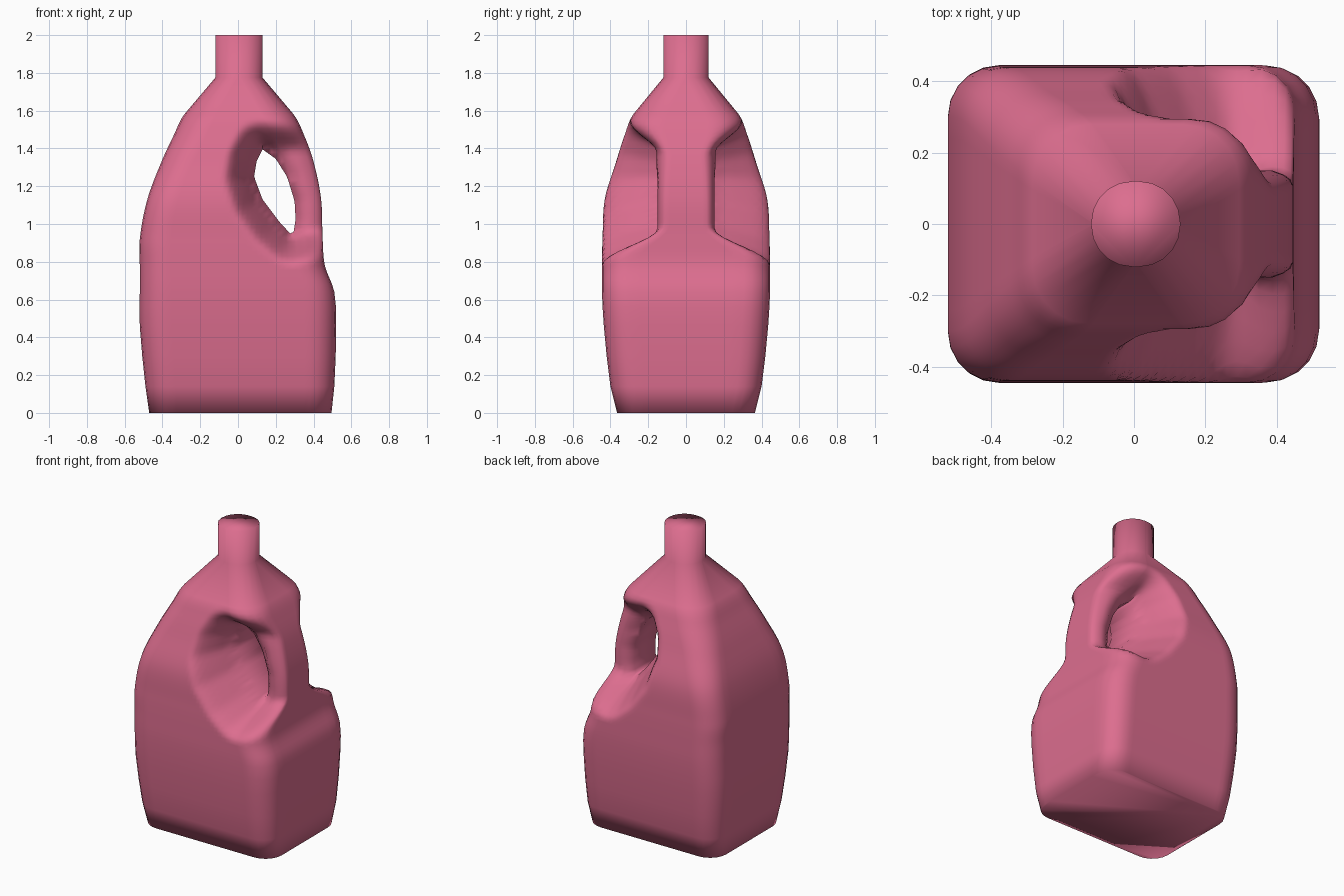
import bpy, bmesh, math
from mathutils import Vector
from mathutils.geometry import intersect_point_line

cube = bpy.data.objects.get("Cube")
if cube:
    bpy.data.objects.remove(cube, do_unlink=True)

# Body sections: height, left x, right x, half depth, corner radius
SECTIONS = [
    (0, -.47, .495, .365, .12), (.14, -.49, .51, .40, .13), (.46, -.52, .52, .435, .14),
    (.64, -.52, .51, .445, .14), (.78, -.52, .46, .445, .14), (.92, -.52, .448, .442, .14),
    (1.13, -.48, .44, .43, .14), (1.33, -.405, .40, .37, .15), (1.47, -.34, .35, .325, .16),
    (1.58, -.285, .295, .28, .16), (1.775, -.12, .13, .12, .115), (2, -.12, .13, .12, .115)]
# Grip hole outline, and the wider pinched zone that also holds the handle (x, z)
HOLE = [Vector(p) for p in [(.13, 1.395), (.20, 1.345), (.26, 1.25), (.30, 1.12), (.305, 1.02), (.29, .935),
                            (.22, 1.01), (.13, 1.13), (.085, 1.25), (.098, 1.33)]]
ZONE = [Vector(p) for p in [(.13, 1.39), (.32, 1.38), (.55, 1.30), (.55, 1.02), (.29, .95),
                            (.22, 1.01), (.13, 1.13), (.09, 1.25), (.1, 1.33)]]


def section(z):
    """Smoothly interpolated section at height z."""
    i = max(k for k in range(len(SECTIONS) - 1) if SECTIONS[k][0] <= z)
    a, b = SECTIONS[i], SECTIONS[i + 1]
    before, after = SECTIONS[max(i - 1, 0)], SECTIONS[min(i + 2, len(SECTIONS) - 1)]
    h = b[0] - a[0]
    t = (z - a[0]) / h
    out = []
    for k in range(1, 5):
        ma = (b[k] - before[k]) / (b[0] - before[0]) * h
        mb = (after[k] - a[k]) / (after[0] - a[0]) * h
        out.append((2*t**3 - 3*t*t + 1) * a[k] + (t**3 - 2*t*t + t) * ma
                   + (3*t*t - 2*t**3) * b[k] + (t**3 - t*t) * mb)
    return out


def ring(z):
    """Rounded rectangle, counter-clockwise from the front left corner."""
    xl, xr, d, r = section(z)
    corners = [(xr - r, -d + r, -90), (xr - r, d - r, 0), (xl + r, d - r, 90), (xl + r, -d + r, 180)]
    pts = []
    for i, (cx, cy, start) in enumerate(corners):
        arc = []
        for k in range(6):
            a = math.radians(start + 18 * k)
            arc.append(Vector((cx + r * math.cos(a), cy + r * math.sin(a), z)))
        pts += arc
        nx, ny, ns = corners[(i + 1) % 4]
        a = math.radians(ns)
        end = Vector((nx + r * math.cos(a), ny + r * math.sin(a), z))
        n = 10 if i % 2 == 0 else 26
        pts += [arc[-1].lerp(end, k / n) for k in range(1, n)]
    return pts


def inside(p, poly):
    hit = False
    for a, b in zip(poly, poly[1:] + poly[:1]):
        if (a.y > p.y) != (b.y > p.y) and p.x < a.x + (p.y - a.y) / (b.y - a.y) * (b.x - a.x):
            hit = not hit
    return hit


def nearest(p, poly):
    best = []
    for a, b in zip(poly, poly[1:] + poly[:1]):
        t = min(1, max(0, intersect_point_line(p, a, b)[1]))
        best.append(a.lerp(b, t))
    return min(best, key=lambda q: (q - p).length)


def distance(p, poly):
    return 0 if inside(p, poly) else (nearest(p, poly) - p).length


def ease(t):
    t = min(1, max(0, t))
    return t * t * (3 - 2 * t)


# Loft the bottle, closed at both ends
bm = bmesh.new()
heights = [0, .14, .3, .46, .56, .64] + [.68 + .025 * k for k in range(36)] + [1.58, 1.775, 2]
rows = [[bm.verts.new(p) for p in ring(z)] for z in heights]
n = len(rows[0])
for low, high in zip(rows, rows[1:]):
    for i in range(n):
        j = (i + 1) % n
        bm.faces.new((low[i], low[j], high[j], high[i]))
bm.faces.new(rows[0][::-1])
bm.faces.new(rows[-1])

# Open the grip hole front and back, then join the rims
gone = []
for f in bm.faces:
    c = f.calc_center_median()
    if inside(Vector((c.x, c.z)), HOLE):
        gone.append(f)
bmesh.ops.delete(bm, geom=gone, context='FACES')
rim = [e for e in bm.edges if e.is_boundary]
key = lambda v: (round(v.co.x, 4), round(v.co.z, 4))
rear = {key(v): v for e in rim for v in e.verts if v.co.y > 0}
pairs = [(e.verts[0], e.verts[1]) for e in rim if e.verts[0].co.y < 0]
for a, b in pairs:
    if key(a) in rear and key(b) in rear:
        bm.faces.new((a, b, rear[key(b)], rear[key(a)]))
for v in {v for e in rim for v in e.verts}:
    q = nearest(Vector((v.co.x, v.co.z)), HOLE)
    v.co.x, v.co.z = q.x, q.y

# Pinch the body into a slim handle around the hole
for v in bm.verts:
    if .6 < v.co.z < 1.6:
        p = Vector((v.co.x, v.co.z))
        m = ease(1 - distance(p, ZONE) / .17)
        grip = .11 + .05 * ease(distance(p, HOLE) / .07)
        depth = section(v.co.z)[2]
        v.co.y *= 1 + m * (grip / depth - 1)
bmesh.ops.recalc_face_normals(bm, faces=bm.faces)
for f in bm.faces:
    f.smooth = True

mesh = bpy.data.meshes.new("jug_body")
bm.to_mesh(mesh)
bm.free()
jug = bpy.data.objects.new("jug_body", mesh)
bpy.context.collection.objects.link(jug)

# Pink plastic
pink = bpy.data.materials.new("pink_plastic")
pink.use_nodes = True
colour = (.72, .155, .275, 1)
pink.diffuse_color = colour
pink.node_tree.nodes["Principled BSDF"].inputs["Base Color"].default_value = colour
mesh.materials.append(pink)
